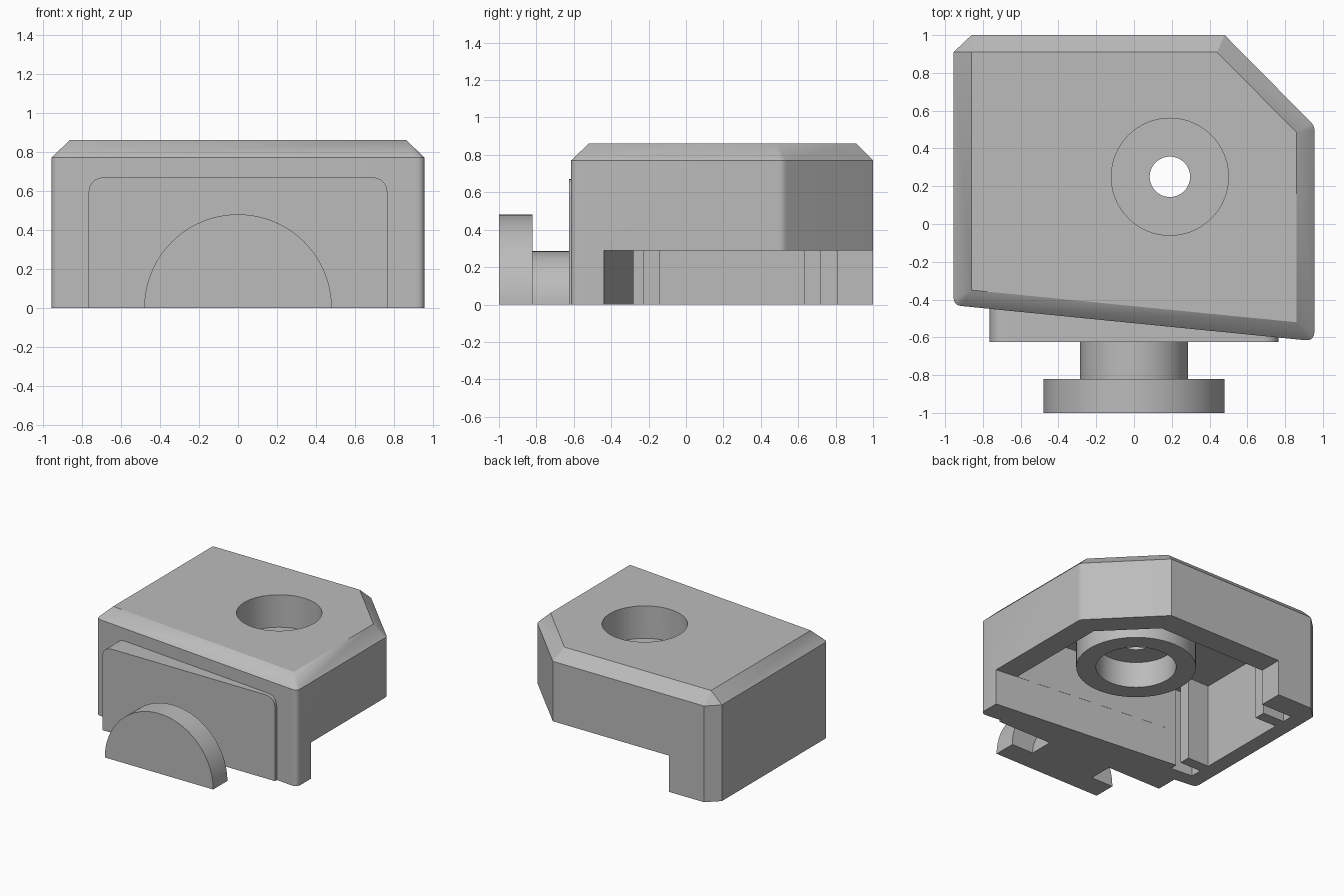
import bpy, bmesh, math
from mathutils import Vector

cube = bpy.data.objects.get("Cube")
if cube:
    bpy.data.objects.remove(cube, do_unlink=True)

grey = bpy.data.materials.new("plain grey")
grey.use_nodes = True
colour = (0.5, 0.5, 0.5, 1)
grey.diffuse_color = colour
grey.node_tree.nodes["Principled BSDF"].inputs["Base Color"].default_value = colour


def loft(name, rings, smooth=True):
    """Closed solid skinned through rings of equal point count."""
    bm = bmesh.new()
    rows = [[bm.verts.new(p) for p in ring] for ring in rings]
    n = len(rows[0])
    for low, high in zip(rows, rows[1:]):
        for i in range(n):
            j = (i + 1) % n
            bm.faces.new((low[i], low[j], high[j], high[i]))
    bm.faces.new(rows[0][::-1])
    bm.faces.new(rows[-1])
    bmesh.ops.remove_doubles(bm, verts=bm.verts, dist=1e-5)
    return finish(name, bm, smooth)


def finish(name, bm, smooth=True):
    bmesh.ops.recalc_face_normals(bm, faces=bm.faces)
    mesh = bpy.data.meshes.new(name)
    bm.to_mesh(mesh)
    bm.free()
    mesh.materials.append(grey)
    obj = bpy.data.objects.new(name, mesh)
    bpy.context.collection.objects.link(obj)
    if smooth:
        shade(obj)
    return obj


def shade(obj):
    bpy.ops.object.select_all(action="DESELECT")
    obj.select_set(True)
    bpy.context.view_layer.objects.active = obj
    bpy.ops.object.shade_smooth_by_angle(angle=math.radians(25))


def prism(name, outline, z0, z1):
    return loft(name, [[(x, y, z) for x, y in outline] for z in (z0, z1)], False)


def front_prism(name, outline, y0, y1):
    return loft(name, [[(x, y, z) for x, z in outline] for y in (y0, y1)])


def circle(cx, cy, r, n=64, sweep=math.tau):
    full = sweep == math.tau
    return [(cx + r * math.cos(sweep * i / n), cy + r * math.sin(sweep * i / n))
            for i in range(n if full else n + 1)]


def fillet(prev, corner, nxt, r, steps=5):
    """Round one corner, starting r away from it on both sides."""
    c = Vector(corner)
    a = c + (Vector(prev) - c).normalized() * r
    b = c + (Vector(nxt) - c).normalized() * r
    return [tuple(a * (1 - t) ** 2 + c * 2 * t * (1 - t) + b * t * t)
            for t in (i / steps for i in range(steps + 1))]


def cut(obj, cutters):
    for cutter in cutters:
        mod = obj.modifiers.new("cut", "BOOLEAN")
        mod.operation, mod.solver, mod.object = "DIFFERENCE", "EXACT", cutter
    deps = bpy.context.evaluated_depsgraph_get()
    mesh = bpy.data.meshes.new_from_object(obj.evaluated_get(deps))
    obj.modifiers.clear()
    obj.data = mesh
    for cutter in cutters:
        bpy.data.objects.remove(cutter, do_unlink=True)
    shade(obj)


# Housing: footprint corners with rounding size, and the matching top corners
corners = [(-0.955, -0.43, 0.04), (0.955, -0.62, 0.05), (0.955, 0.52, 0.025),
           (0.48, 1.0, 0), (-0.86, 1.0, 0), (-0.955, 0.91, 0)]
tops = [(-0.86, -0.35), (0.86, -0.52), (0.86, 0.485),
        (0.44, 0.91), (-0.86, 0.91), (-0.86, 0.91)]
base, roof = [], []
for i, (x, y, r) in enumerate(corners):
    before, after = corners[i - 1][:2], corners[(i + 1) % len(corners)][:2]
    points = fillet(before, (x, y), after, r) if r else [(x, y)]
    base += points
    roof += [tops[i]] * len(points)
housing = loft("housing", [[(x, y, 0) for x, y in base],
                           [(x, y, 0.77) for x, y in base],
                           [(x, y, 0.86) for x, y in roof]])

# Hollow inside, low opening on the right and back, and the top bore
hole = (0.19, 0.25)
cavity = prism("cavity_cutter", [(-0.83, -0.325), (-0.64, -0.34), (-0.64, -0.28),
                                 (0.77, -0.42), (0.77, 0.455), (0.415, 0.81),
                                 (-0.83, 0.81)], -0.1, 0.68)
opening = prism("opening_cutter", [(-0.55, -0.29), (1.2, -0.464),
                                   (1.2, 1.2), (-0.55, 1.2)], -0.2, 0.29)
bore = prism("bore_cutter", circle(*hole, 0.31), 0.4, 1)
cut(housing, [cavity, opening, bore])

# Guide ribs on the inside of the left-hand wall
for name, y0, y1 in (("front_rib", -0.23, -0.14), ("back_rib", 0.63, 0.72)):
    prism(name, [(-0.84, y0), (-0.64, y0), (-0.64, y1), (-0.84, y1)], 0, 0.69)

# Screw boss: one revolved section with a recess above and below
section = [(0.107, 0.5), (0.295, 0.5), (0.295, 0.29), (0.44, 0.29),
           (0.44, 0.68), (0.31, 0.68), (0.31, 0.6), (0.107, 0.6)]
bm = bmesh.new()
rings = [[bm.verts.new((x, y, z)) for x, y in circle(*hole, r)] for r, z in section]
for k, ring in enumerate(rings):
    other = rings[k - 1]
    for i in range(len(ring)):
        bm.faces.new((ring[i], ring[i - 1], other[i - 1], other[i]))
finish("screw_boss", bm)

# Front plate with rounded upper corners
w, h = 0.765, 0.67
plate = [(-w, 0)] + fillet((-w, 0), (-w, h), (w, h), 0.09, 8)
plate += fillet((-w, h), (w, h), (w, 0), 0.09, 8) + [(w, 0)]
face = front_prism("front_plate", plate, -0.625, -0.3)
# Trim the plate to the slanted housing front
trim = prism("trim_cutter", [(-1.2, -0.386), (1.2, -0.625), (1.2, 0), (-1.2, 0)], -1, 1)
cut(face, [trim])

# Half-round neck and knob
front_prism("knob_neck", circle(0, 0, 0.285, 40, math.pi), -0.82, -0.62)
front_prism("knob_disc", circle(0, 0, 0.48, 48, math.pi), -1.0, -0.82)
